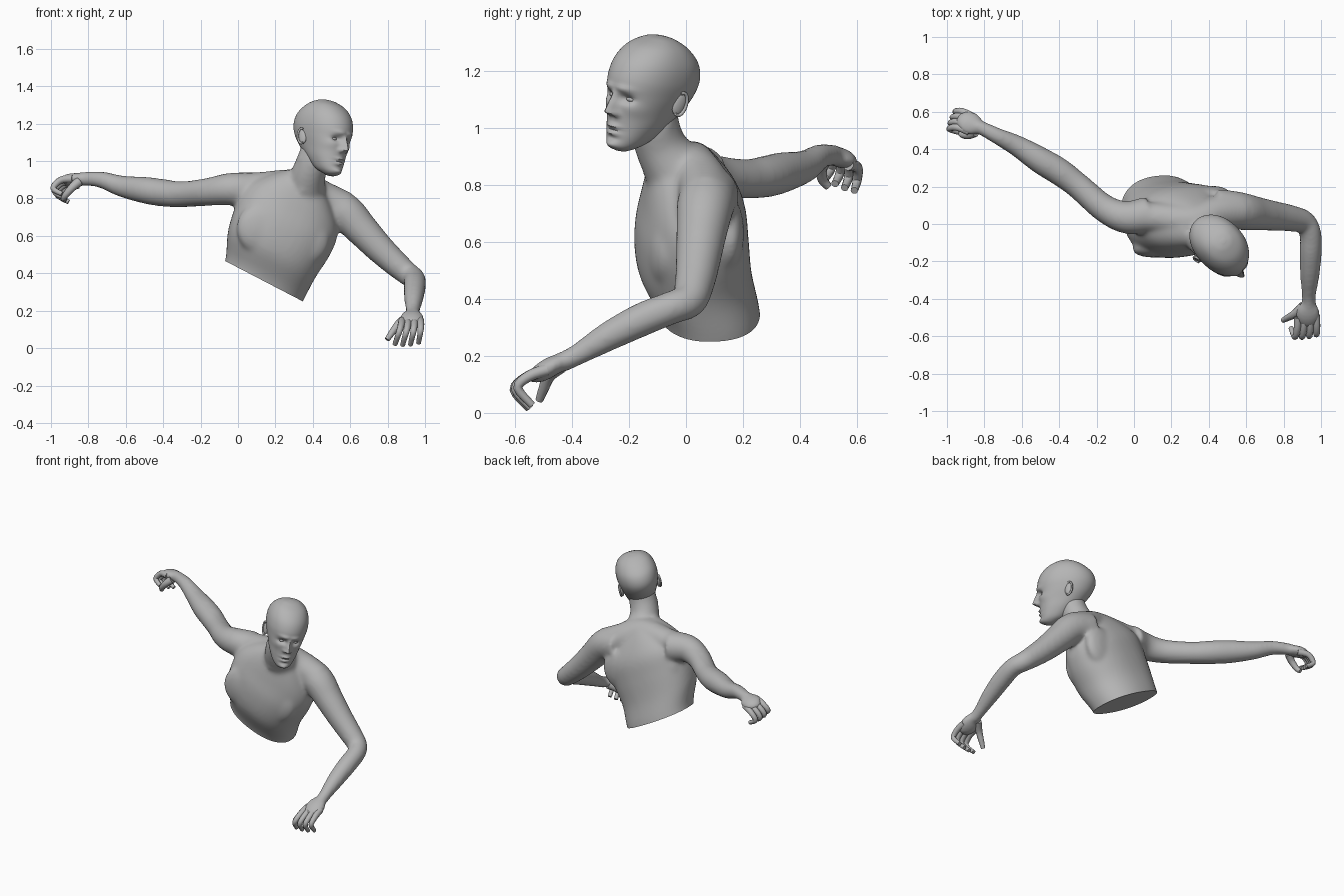
import bpy, bmesh, math
from mathutils import Vector, Matrix

default_cube = bpy.data.objects.get("Cube")
if default_cube:
    bpy.data.objects.remove(default_cube, do_unlink=True)

skin = bpy.data.materials.new("plain grey skin")
skin.use_nodes = True
grey = (.46, .46, .46, 1)
skin.diffuse_color = grey
skin.node_tree.nodes["Principled BSDF"].inputs["Base Color"].default_value = grey


def resample(keys, count):
    """Smooth interpolation through rows of numbers."""
    last = len(keys) - 1
    rows = []
    for step in range(count + 1):
        place = step / count * last
        i = min(int(place), last - 1)
        t = place - i
        before, start, end, after = (keys[max(0, min(last, i + k))] for k in (-1, 0, 1, 2))
        rows.append([b + t * (c - a) / 2 + t * t * (a - 2.5 * b + 2 * c - d / 2)
                     + t ** 3 * (3 * b - a - 3 * c + d) / 2
                     for a, b, c, d in zip(before, start, end, after)])
    return rows


def loft(bm, rings):
    """Skin a list of closed rings and cap both ends."""
    loops = [[bm.verts.new(p) for p in ring] for ring in rings]
    size = len(loops[0])
    for low, high in zip(loops, loops[1:]):
        for i in range(size):
            j = (i + 1) % size
            bm.faces.new((low[i], low[j], high[j], high[i]))
    bm.faces.new(loops[0][::-1])
    bm.faces.new(loops[-1])


def tube(bm, keys, steps=24, sides=20):
    """Round limb through rows of x, y, z, radius."""
    rows = resample(keys, steps)
    points = [Vector(row[:3]) for row in rows]
    normal = Vector((.31, .52, .8))
    rings = []
    for i, row in enumerate(rows):
        along = (points[min(i + 1, steps)] - points[max(i - 1, 0)]).normalized()
        normal = (normal - along * normal.dot(along)).normalized()
        other = along.cross(normal)
        angles = [math.tau * k / sides for k in range(sides)]
        rings.append([points[i] + row[3] * (normal * math.cos(a) + other * math.sin(a))
                      for a in angles])
    loft(bm, rings)


def frame(center, side, forward):
    """Matrix with x along side and y close to forward."""
    x = Vector(side).normalized()
    y = Vector(forward)
    y = (y - x * y.dot(x)).normalized()
    basis = Matrix((x, y, x.cross(y))).transposed().to_4x4()
    return Matrix.Translation(center) @ basis


def blob(bm, place, sizes):
    bmesh.ops.create_uvsphere(bm, u_segments=24, v_segments=14, radius=1,
                              matrix=place @ Matrix.Diagonal((*sizes, 1)))


def finish(name, bm):
    bmesh.ops.recalc_face_normals(bm, faces=bm.faces[:])
    mesh = bpy.data.meshes.new(name)
    bm.to_mesh(mesh)
    bm.free()
    mesh.materials.append(skin)
    obj = bpy.data.objects.new(name, mesh)
    bpy.context.collection.objects.link(obj)
    bpy.ops.object.select_all(action='DESELECT')
    obj.select_set(True)
    bpy.context.view_layer.objects.active = obj
    bpy.ops.object.shade_smooth_by_angle(angle=math.radians(50))
    return obj


# Torso: tilted rounded sections of x, y, z, half width, half depth
body = bmesh.new()
across = Vector((.87, .1, -.46)).normalized()
depth = Vector((-.11, 1, 0)).normalized()
torso = [(.08, .09, .24, .23, .17), (.14, .08, .36, .235, .18), (.18, .03, .5, .265, .2),
         (.24, .02, .63, .285, .198), (.29, .025, .74, .275, .18), (.33, .01, .83, .2, .145),
         (.36, -.01, .91, .1, .1)]
rings = []
for x, y, z, wide, deep in resample(torso, 24):
    ring = []
    for k in range(40):
        c, s = math.cos(math.tau * k / 40), math.sin(math.tau * k / 40)
        ring.append(Vector((x, y, z)) + across * wide * math.copysign(abs(c) ** .88, c)
                    + depth * deep * math.copysign(abs(s) ** .88, s))
    rings.append(ring)
loft(body, rings)

# Shoulder yoke, neck and neck tendons
tube(body, [(-.04, .035, .857, .073), (.12, .035, .86, .082), (.32, .015, .86, .095),
            (.45, .06, .8, .095), (.57, .07, .745, .092)])
tube(body, [(.35, .0, .8, .12), (.365, -.055, .88, .103), (.38, -.09, .94, .092),
            (.405, -.11, 1.01, .088), (.42, -.11, 1.08, .08)])
for path in ([(.34, -.155, 1.02, .018), (.345, -.135, .83, .016)],
             [(.475, -.065, 1.02, .018), (.37, -.135, .83, .016)]):
    tube(body, path, 10, 12)

# Chest and shoulder blade masses, flat and broad
for x, y, z in ((.13, -.12, .64), (.35, -.085, .58), (.13, .11, .69), (.38, .145, .63)):
    blob(body, frame((x, y, z), across, depth), (.14, .058, .14))

# Arms
tube(body, [(.08, .05, .84, .1), (-.04, .035, .85, .088), (-.16, .085, .835, .075),
            (-.3, .205, .822, .07), (-.4, .28, .83, .074), (-.5, .34, .845, .072),
            (-.62, .415, .865, .058), (-.73, .47, .9, .045), (-.82, .515, .905, .038),
            (-.87, .53, .9, .037)], 40)
tube(body, [(.43, .09, .77, .1), (.56, .07, .735, .102), (.66, .055, .635, .09),
            (.75, .043, .54, .08), (.84, .03, .455, .071), (.91, .01, .395, .063),
            (.943, -.05, .37, .059), (.945, -.15, .33, .06), (.94, -.27, .27, .053),
            (.935, -.38, .205, .039), (.935, -.44, .175, .037)], 44)

# Palms
blob(body, frame((-.88, .54, .897), (.35, .9, -.3), (-.9, .4, -.1)), (.066, .075, .036))
blob(body, frame((.93, -.485, .156), (1, 0, 0), (0, -.86, -.5)), (.067, .085, .036))

# Fuse the body parts into one skin
body_object = finish("body", body)
remesh = body_object.modifiers.new("fuse", 'REMESH')
remesh.mode = 'VOXEL'
remesh.voxel_size = .01
smooth = body_object.modifiers.new("soften", 'SMOOTH')
smooth.factor = .5
smooth.iterations = 22
for name in ("fuse", "soften"):
    bpy.ops.object.modifier_apply(modifier=name)

# Slice the waist flat and close it
cut = bmesh.new()
cut.from_mesh(body_object.data)
waist = [f for f in cut.faces if all(-.2 < v.co.x < .6 and v.co.z < .6 for v in f.verts)]
edges = {e for f in waist for e in f.edges}
verts = {v for f in waist for v in f.verts}
bmesh.ops.bisect_plane(cut, geom=waist + list(edges) + list(verts), plane_co=(0, 0, .43),
                       plane_no=(.52, 0, 1), clear_inner=True)
bmesh.ops.holes_fill(cut, edges=[e for e in cut.edges if e.is_boundary], sides=0)
cut.to_mesh(body_object.data)
cut.free()
bpy.ops.object.shade_smooth_by_angle(angle=math.radians(50))


# Fingers: four curled copies of one path plus a thumb
def fingers(name, knuckle, spread, path, thumb):
    bm = bmesh.new()
    for i in range(4):
        keys = []
        for k, (x, y, z) in enumerate(path):
            fan = Vector(spread) * (i - 1.5) * (.9 + .1 * k)
            curl = 1 - .06 * abs(i - 1.5)
            keys.append((*(Vector(knuckle) + Vector((x, y, z)) * curl + fan), .022 - .003 * k))
        tube(bm, keys, 12, 10)
    tube(bm, [(*p, .026 - .004 * k) for k, p in enumerate(thumb)], 12, 10)
    finish(name, bm)


fingers("right_fingers", (-.905, .55, .88), (.01, .028, -.012),
        [(.04, -.02, .01), (-.03, .01, 0), (-.073, .005, -.05), (-.02, -.01, -.085)],
        [(-.85, .49, .89), (-.885, .475, .86), (-.92, .48, .82), (-.935, .5, .795)])
fingers("left_fingers", (.925, -.53, .135), (.035, .004, .002),
        [(0, .04, .015), (0, -.03, -.01), (-.008, -.074, -.055), (-.025, -.02, -.122)],
        [(.905, -.44, .165), (.86, -.48, .13), (.825, -.5, .085), (.797, -.515, .045)])

# Head: egg sections of height, back, front, half width
place = frame((.451, -.125, 1.121), (-.7, -.68, .2), (.69, -.72, 0))
skull = [(-.203, .085, .125, .018), (-.191, .055, .15, .042), (-.165, .0, .16, .065),
         (-.115, -.06, .162, .087), (-.06, -.12, .168, .103), (0, -.168, .175, .12),
         (.06, -.188, .177, .13), (.12, -.172, .155, .124), (.17, -.12, .107, .098),
         (.2, -.06, .045, .055), (.209, -.015, .005, .012)]
# Face relief: side, height, push, side reach, height reach
relief = [(.042, -.01, -.024, .026, .014), (.035, .025, .009, .034, .011),
          (.075, -.045, .007, .03, .025), (0, -.114, .012, .028, .008),
          (0, -.139, .011, .024, .008), (0, -.126, -.006, .03, .004),
          (0, -.157, -.005, .03, .008), (0, -.182, .013, .03, .014),
          (.018, -.07, .012, .009, .01)]


def face_push(side, up):
    push = sum(a * math.exp(-((abs(side) - s) / rs) ** 2 - ((up - h) / rh) ** 2)
               for s, h, a, rs, rh in relief)
    slope = (.02 - up) / .085
    if 0 < slope < 1.2:
        rise = slope if slope < 1 else (1.2 - slope) * 5
        push += .045 * rise * math.exp(-(side / (.012 + .007 * slope)) ** 2)
    return push


head = bmesh.new()
rings = []
for up, back, front, wide in resample(skull, 80):
    ring = []
    for k in range(96):
        c, s = math.cos(math.tau * k / 96), math.sin(math.tau * k / 96)
        side = wide * s
        ahead = (front + back) / 2 + (front - back) / 2 * math.copysign(abs(c) ** .9, c)
        if c > 0:
            ahead += face_push(side, up) * min(1, c * 2)
        ring.append(place @ Vector((side, ahead, up)))
    rings.append(ring)
loft(head, rings)
finish("head", head)

# Eyes and ears, mirrored across the head
for side, label in ((1, "right"), (-1, "left")):
    eye = bmesh.new()
    blob(eye, place @ Matrix.Translation((side * .042, .131, -.011)), (.02, .018, .011))
    finish(label + "_eye", eye)
    ear = bmesh.new()
    spot = place @ Matrix.Translation((side * .118, -.032, -.012))
    lean = spot @ Matrix.Rotation(side * .25, 4, 'Z') @ Matrix.Rotation(.2, 4, 'X')
    blob(ear, lean, (.012, .026, .043))
    rim = []
    for k in range(9):
        a = -.5 + k * .5
        point = lean @ Vector((side * .009, -.023 * math.sin(a), .041 * math.cos(a)))
        rim.append((*point, .006))
    tube(ear, rim, 24, 8)
    finish(label + "_ear", ear)
